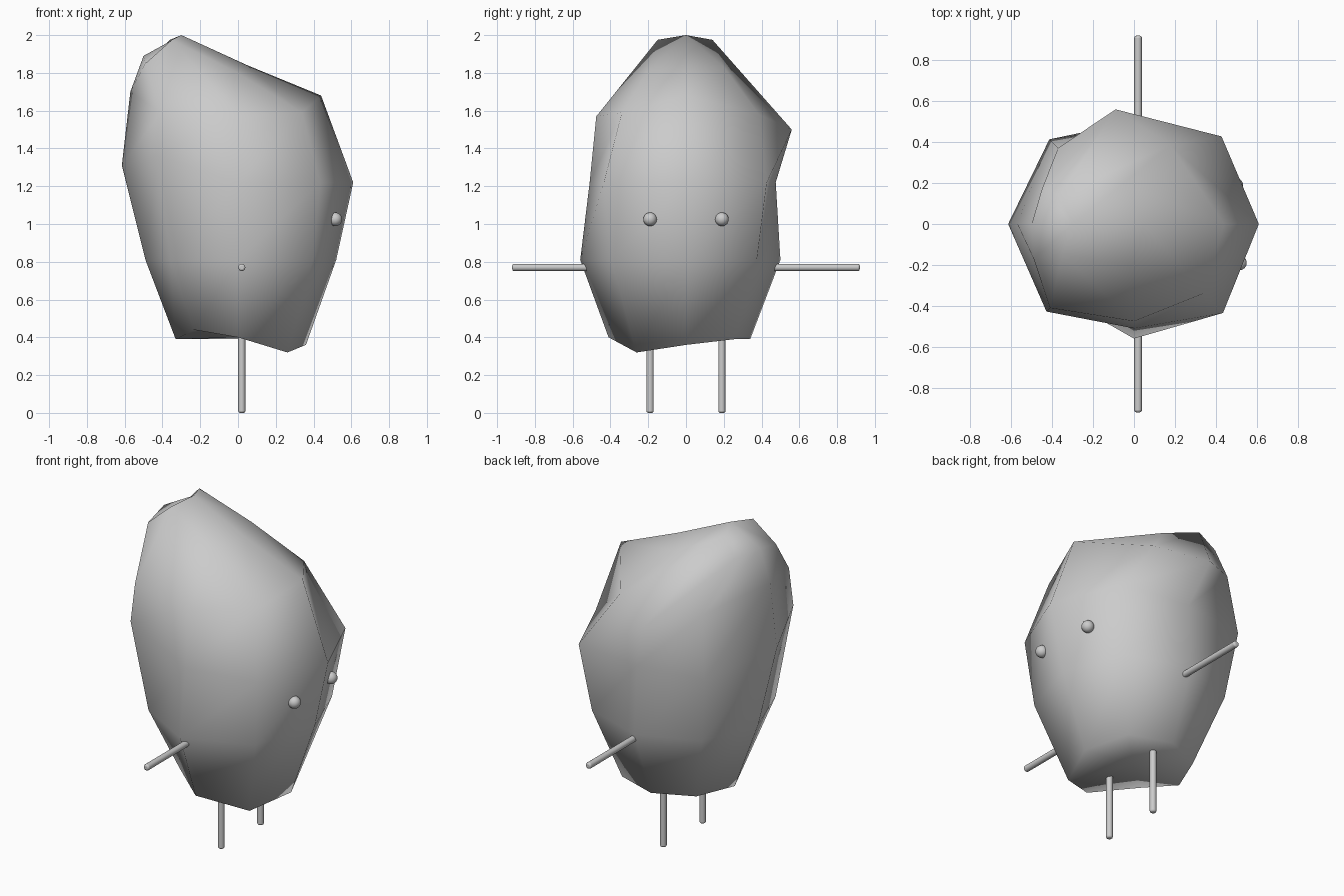
import bpy, bmesh
from math import cos, sin, pi
from mathutils import Vector

if "Cube" in bpy.data.objects:
    bpy.data.objects.remove(bpy.data.objects["Cube"])


def smooth(ob, angle):
    bpy.ops.object.select_all(action='DESELECT')
    bpy.context.view_layer.objects.active = ob
    ob.select_set(True)
    bpy.ops.object.shade_smooth_by_angle(angle=angle)


# Lumpy body: octagonal rings (height, radii from +x counter-clockwise)
rings = [
    (0.39, [0.36, 0.36, 0.34, 0.33, 0.33, 0.33, 0.41, 0.37]),
    (0.81, [0.52, 0.53, 0.50, 0.51, 0.49, 0.505, 0.56, 0.56]),
    (1.22, [0.61, 0.605, 0.475, 0.585, 0.615, 0.605, 0.51, 0.615]),
    (1.59, [0.44, 0.49, 0.56, 0.525, 0.57, 0.58, 0.475, 0.48]),
]
# Dents and bulges: (ring, index) -> offset
push = {(0, 0): (0, 0, -0.03), (0, 7): (0, 0, -0.07), (0, 6): (0, 0, 0.01),
        (0, 5): (0, 0, 0.05), (2, 4): (0, 0, 0.09), (2, 5): (0, 0, 0.14),
        (3, 0): (0, 0, 0.09), (3, 1): (-0.17, 0.04, -0.01),
        (3, 2): (-0.09, 0, -0.09), (3, 4): (0, 0, 0.11), (3, 6): (0, 0, -0.02)}
loops = []
for r, (z, radii) in enumerate(rings):
    loops.append([Vector((d * cos(i * pi / 4), d * sin(i * pi / 4), z))
                  + Vector(push.get((r, i), (0, 0, 0)))
                  for i, d in enumerate(radii)])
# Sloping crown with its peak to the left
loops.append([Vector(p) for p in (
    (0.05, 0, 1.84), (-0.05, 0.2, 1.83), (-0.36, 0.14, 1.975), (-0.45, 0.17, 1.88),
    (-0.50, 0, 1.89), (-0.49, -0.17, 1.85), (-0.35, -0.15, 1.975), (-0.02, -0.2, 1.81))])

bm = bmesh.new()
vl = [[bm.verts.new(p) for p in loop] for loop in loops]
for a, b in zip(vl, vl[1:]):
    for i in range(8):
        j = (i + 1) % 8
        bm.faces.new((a[i], a[j], b[j], b[i]))
for loop, tip in ((vl[0], (0, 0, 0.40)), (vl[-1], (-0.30, 0, 2.0))):
    t = bm.verts.new(tip)
    for i in range(8):
        bm.faces.new((loop[i], loop[(i + 1) % 8], t))
bmesh.ops.recalc_face_normals(bm, faces=bm.faces)
mesh = bpy.data.meshes.new("body")
bm.to_mesh(mesh)
bm.free()
body = bpy.data.objects.new("body", mesh)
bpy.context.collection.objects.link(body)
smooth(body, pi)


# Thin rounded rod between two points
def rod(name, a, b, radius=0.019):
    a, b = Vector(a), Vector(b)
    bpy.ops.mesh.primitive_cylinder_add(
        vertices=16, radius=radius, depth=(b - a).length, location=(a + b) / 2)
    ob = bpy.context.object
    ob.name = name
    ob.rotation_euler = (b - a).to_track_quat('Z', 'Y').to_euler()
    bev = ob.modifiers.new("rounded_ends", 'BEVEL')
    bev.width, bev.segments = 0.01, 3
    bev.limit_method = 'ANGLE'
    smooth(ob, 0.7)


# Arms, legs and eyes, mirrored across y
for side, s, eye_x in (("right", -1, 0.515), ("left", 1, 0.497)):
    rod(side + "_leg", (0.02, 0.19 * s, 0), (0.02, 0.19 * s, 0.5))
    rod(side + "_arm", (0.02, 0.42 * s, 0.77), (0.02, 0.92 * s, 0.77))
    bpy.ops.mesh.primitive_uv_sphere_add(
        segments=24, ring_count=12, radius=0.036, location=(eye_x, 0.19 * s, 1.025))
    bpy.context.object.name = side + "_eye"
    smooth(bpy.context.object, pi)
